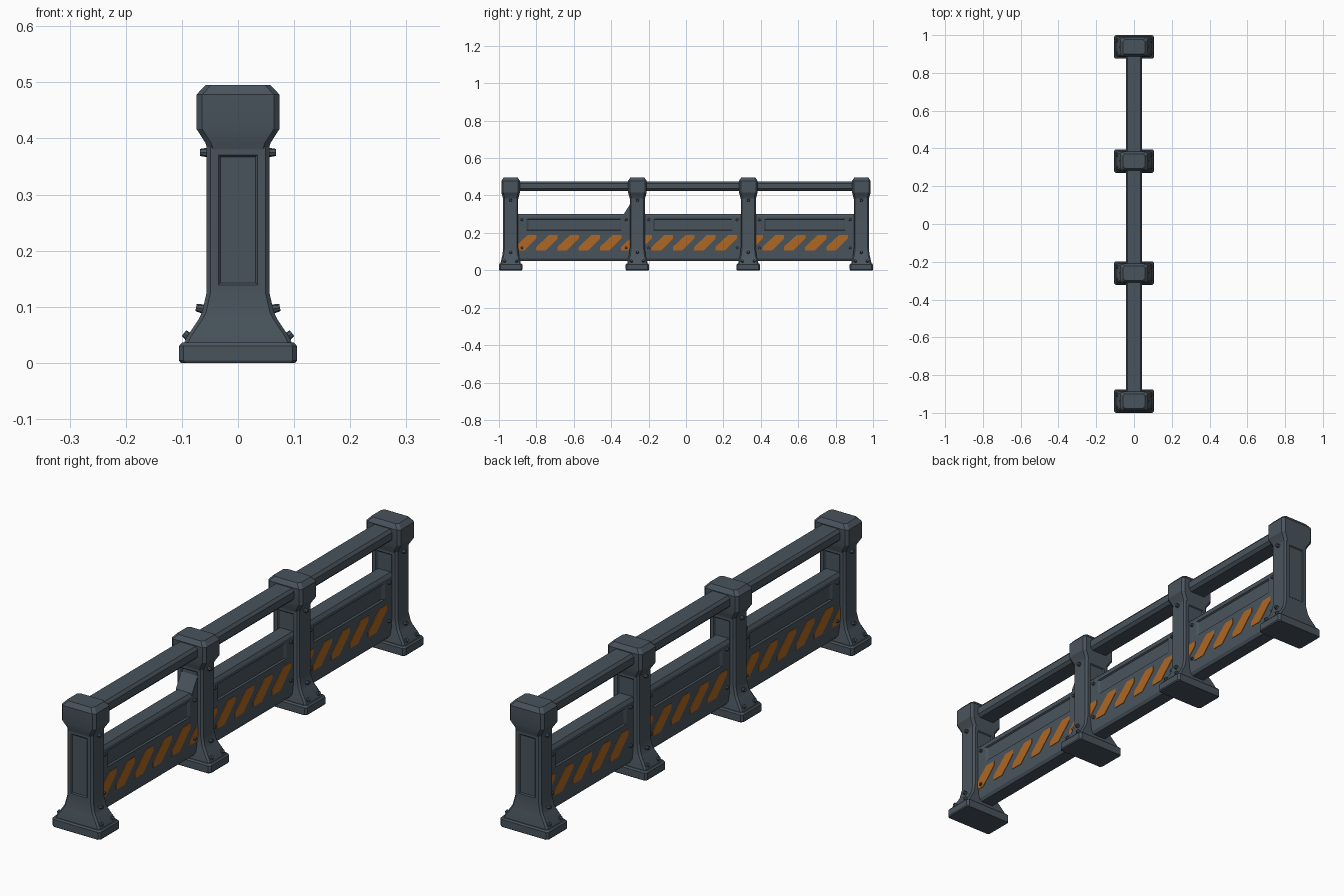
import bpy, bmesh, math
from mathutils import Vector

if "Cube" in bpy.data.objects:
    bpy.data.objects.remove(bpy.data.objects["Cube"], do_unlink=True)


def material(name, color):
    m = bpy.data.materials.new(name)
    m.use_nodes = True
    m.diffuse_color = color
    bsdf = m.node_tree.nodes["Principled BSDF"]
    bsdf.inputs["Base Color"].default_value = color
    bsdf.inputs["Roughness"].default_value = 0.7
    return m


SLATE = material("slate_grey", (0.066, 0.088, 0.108, 1))
ORANGE = material("warning_orange", (0.42, 0.135, 0.017, 1))


def finish(bm, name, mat, smooth=True):
    bmesh.ops.recalc_face_normals(bm, faces=bm.faces)
    mesh = bpy.data.meshes.new(name)
    bm.to_mesh(mesh)
    bm.free()
    ob = bpy.data.objects.new(name, mesh)
    bpy.context.collection.objects.link(ob)
    mesh.materials.append(mat)
    if smooth:
        bpy.ops.object.select_all(action="DESELECT")
        ob.select_set(True)
        bpy.context.view_layer.objects.active = ob
        bpy.ops.object.shade_smooth_by_angle(angle=math.radians(25))
    return ob


def loft(sections, y, chamfer):
    """Stack chamfered rectangles given as (z, half x, half y)."""
    bm = bmesh.new()
    rings = []
    for z, hx, hy in sections:
        c = chamfer
        pts = [(hx - c, -hy), (hx, c - hy), (hx, hy - c), (hx - c, hy),
               (c - hx, hy), (-hx, hy - c), (-hx, c - hy), (c - hx, -hy)]
        rings.append([bm.verts.new((px, y + py, z)) for px, py in pts])
    for a, b in zip(rings, rings[1:]):
        for i in range(8):
            j = (i + 1) % 8
            bm.faces.new((a[i], a[j], b[j], b[i]))
    bm.faces.new(rings[0])
    bm.faces.new(rings[-1])
    bmesh.ops.recalc_face_normals(bm, faces=bm.faces)
    return bm


def recess(bm, axis, low, high, border, depth):
    """Inset the flat faces along an axis whose centre lies between two heights."""
    bm.normal_update()
    for f in list(bm.faces):
        if abs(f.normal[axis]) > 0.98 and low < f.calc_center_median().z < high:
            inner = bmesh.ops.inset_region(bm, faces=[f], thickness=border)
            bmesh.ops.inset_region(bm, faces=[f], thickness=0.005, depth=-depth)


def prism(name, profile, x0, x1, mat):
    """Extrude a (y, z) outline between two x positions."""
    bm = bmesh.new()
    face = bm.faces.new([bm.verts.new((x0, y, z)) for y, z in profile])
    ext = bmesh.ops.extrude_face_region(bm, geom=[face])
    verts = [v for v in ext["geom"] if isinstance(v, bmesh.types.BMVert)]
    bmesh.ops.translate(bm, verts=verts, vec=(x1 - x0, 0, 0))
    return finish(bm, name, mat, False)


def bolt(name, pos, direction, radius=0.009, length=0.016):
    bm = bmesh.new()
    bmesh.ops.create_cone(bm, cap_ends=True, segments=8, radius1=radius,
                          radius2=radius * 0.7, depth=length)
    rot = Vector(direction).to_track_quat("Z", "Y").to_matrix()
    bmesh.ops.rotate(bm, verts=bm.verts, matrix=rot)
    bmesh.ops.translate(bm, verts=bm.verts, vec=pos)
    finish(bm, name, SLATE)


POSTS = [-0.9375, -0.26, 0.333, 0.9375]

POST_SHAFT = [(0.03, 0.098, 0.055), (0.045, 0.092, 0.053), (0.078, 0.07, 0.045),
              (0.09, 0.064, 0.043), (0.125, 0.056, 0.04), (0.385, 0.056, 0.04)]
POST_CAP = [(0.38, 0.054, 0.04), (0.392, 0.058, 0.043), (0.417, 0.074, 0.05),
            (0.478, 0.074, 0.05), (0.495, 0.058, 0.038)]
POST_FOOT = [(0, 0.102, 0.06), (0.004, 0.105, 0.0625), (0.03, 0.105, 0.0625),
             (0.036, 0.1, 0.058)]

# Posts with foot, shaft, cap and bolts
for n, y in enumerate(POSTS, 1):
    finish(loft(POST_FOOT, y, 0.008), f"post_foot_{n}", SLATE)
    shaft = loft(POST_SHAFT, y, 0.007)
    recess(shaft, 1, 0.2, 0.3, 0.02, 0.004)
    finish(shaft, f"post_shaft_{n}", SLATE)
    finish(loft(POST_CAP, y, 0.01), f"post_cap_{n}", SLATE)
    for s in (-1, 1):
        bolt(f"collar_bolt_{n}", (s * 0.06, y, 0.375), (s, 0, 0))
        bolt(f"shaft_bolt_{n}", (s * 0.067, y, 0.097), (s, 0, 0.2))
        for t in (-1, 1):
            bolt(f"foot_bolt_{n}", (s * 0.09, y + t * 0.032, 0.048), (s, 0, 0.8))

# Bays: kick panel, top rail, stripes and panel bolts
STRIPE = [(-0.115, 0.105), (-0.065, 0.105), (0, 0.17), (0, 0.19),
          (-0.045, 0.19), (-0.115, 0.125)]
FACE = 0.035
for n, (a, b) in enumerate(zip(POSTS, POSTS[1:]), 1):
    mid, half = (a + b) / 2, (b - a) / 2
    panel = loft([(0.05, 0.027, half), (0.062, FACE, half), (0.2, FACE, half - 0.001),
                  (0.288, FACE, half - 0.001), (0.3, 0.027, half)], mid, 0.002)
    recess(panel, 0, 0.22, 0.27, 0.018, 0.006)
    for v in panel.verts:  # keep the recess clear of the posts
        if abs(v.co.x) < FACE - 0.001 and 0.21 < v.co.z < 0.28:
            v.co.y = mid + (v.co.y - mid) * (half - 0.08) / half
        elif 0.21 < v.co.z < 0.28:
            v.co.y = mid + (v.co.y - mid) * (half - 0.072) / half
    finish(panel, f"kick_panel_{n}", SLATE)

    rail = loft([(0.425, 0.032, half), (0.436, 0.043, half),
                 (0.464, 0.043, half), (0.475, 0.034, half)], mid, 0.002)
    finish(rail, f"top_rail_{n}", SLATE)

    count = 5 if n == 2 else 6
    for s in (-1, 1):
        for i in range(count):
            end = a + (0.138 if n == 1 else 0.078) + i * 0.1135
            if end > b + 0.035:
                continue
            outline = [(mid + s * (end + u - mid), z) for u, z in STRIPE]
            prism(f"warning_stripe_{n}", outline, s * (FACE - 0.002),
                  s * (FACE + 0.002), ORANGE)
        for y in (a + 0.06, b - 0.06):
            for z in (0.12, 0.27):
                bolt(f"panel_bolt_{n}", (s * (FACE + 0.002), y, z), (s, 0, 0), 0.008, 0.012)

# Small gusset where the first panel meets the second post
edge = POSTS[1] - 0.038
prism("post_gusset", [(edge, 0.28), (edge, 0.355), (edge - 0.035, 0.3), (edge - 0.035, 0.28)],
      -FACE, FACE, SLATE)
